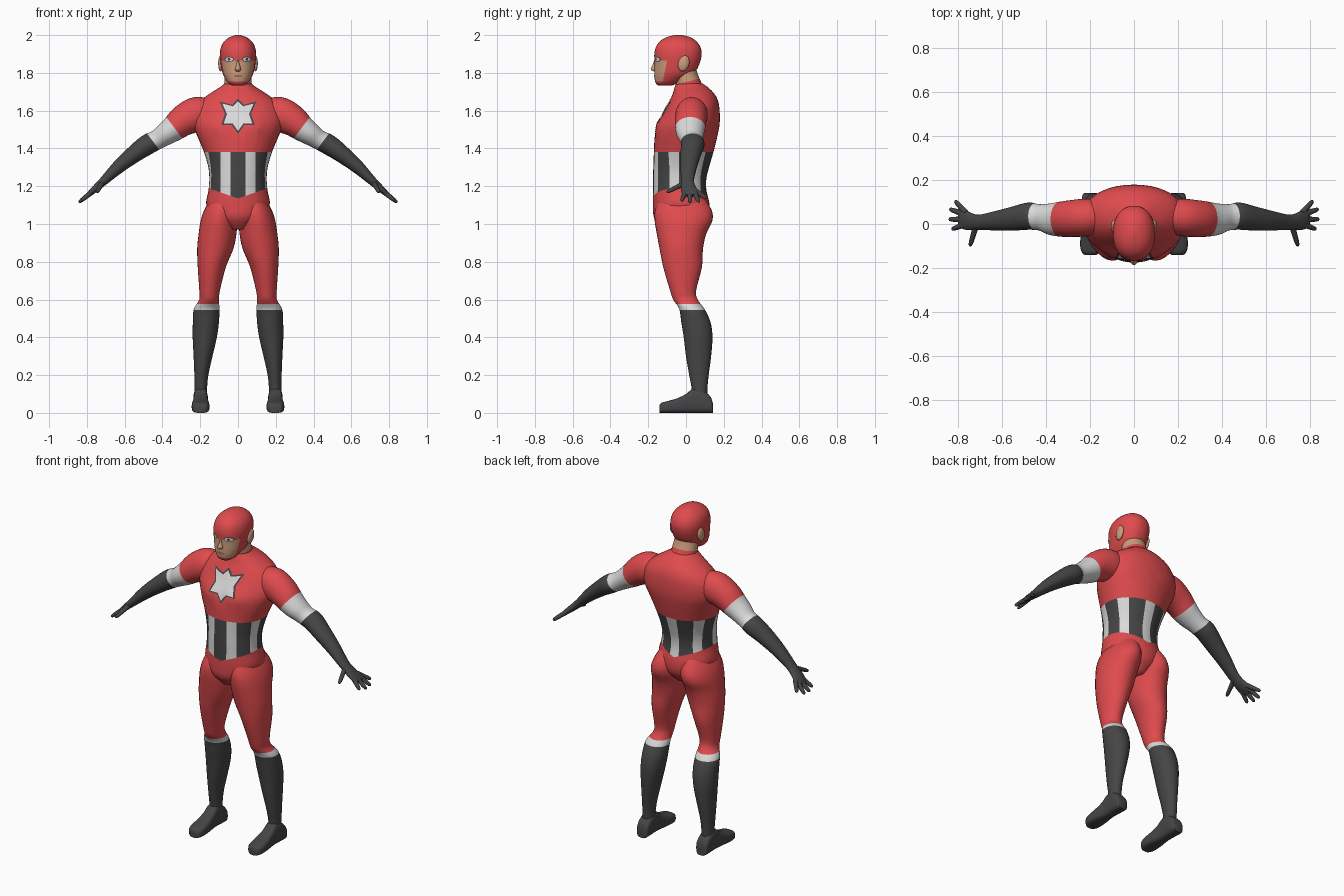
import bpy, bmesh, math
from mathutils import Vector as V
from mathutils.bvhtree import BVHTree

if "Cube" in bpy.data.objects:
    bpy.data.objects.remove(bpy.data.objects["Cube"])


def material(name, col):
    m = bpy.data.materials.new(name)
    m.diffuse_color = (*col, 1)
    m.use_nodes = True
    m.node_tree.nodes["Principled BSDF"].inputs["Base Color"].default_value = m.diffuse_color
    return m


RED = material("suit red", (0.74, 0.07, 0.075))
DARK = material("charcoal", (0.06, 0.06, 0.06))
WHITE = material("off white", (0.70, 0.70, 0.70))
SKIN = material("skin", (0.60, 0.33, 0.20))
LIPS = material("lips", (0.36, 0.13, 0.10))


def smooth_rows(rows, n=4):
    """Catmull-Rom interpolation of every column."""
    out = []
    for i in range(len(rows) - 1):
        p0, p1 = rows[max(i - 1, 0)], rows[i]
        p2, p3 = rows[i + 1], rows[min(i + 2, len(rows) - 1)]
        for k in range(n):
            t = k / n
            out.append([0.5 * (2 * b + (c - a) * t + (2 * a - 5 * b + 4 * c - d) * t * t
                               + (3 * b - a - 3 * c + d) * t ** 3)
                        for a, b, c, d in zip(p0, p1, p2, p3)])
    return out + [list(rows[-1])]


def finish(name, bm, mats, rule=None, cuts=()):
    """Cut colour borders into the mesh, colour its faces by rule, make the object."""
    for co, no in cuts:
        bmesh.ops.bisect_plane(bm, geom=bm.verts[:] + bm.edges[:] + bm.faces[:],
                               plane_co=co, plane_no=no)
    for f in bm.faces:
        f.smooth = True
        if rule:
            f.material_index = rule(f.calc_center_median())
    me = bpy.data.meshes.new(name)
    bm.to_mesh(me)
    bm.free()
    for m in mats:
        me.materials.append(m)
    ob = bpy.data.objects.new(name, me)
    bpy.context.collection.objects.link(ob)
    return ob


def loft(frames, power=2.0, segs=32):
    """Skin superellipse rings given as (centre, u axis, v axis)."""
    bm = bmesh.new()
    rings = []
    for c, u, v in frames:
        ring = []
        for k in range(segs):
            a = 2 * math.pi * k / segs
            ca, sa = math.cos(a), math.sin(a)
            p = u * math.copysign(abs(ca) ** (2 / power), ca) + v * math.copysign(abs(sa) ** (2 / power), sa)
            ring.append(bm.verts.new(c + p))
        rings.append(ring)
    for a, b in zip(rings, rings[1:]):
        for k in range(segs):
            j = (k + 1) % segs
            bm.faces.new((a[k], a[j], b[j], b[k]))
    bm.faces.new(rings[0])
    bm.faces.new(rings[-1])
    bmesh.ops.recalc_face_normals(bm, faces=bm.faces[:])
    return bm


def upright(rows, s=1):
    """Rows (z, x centre, half width, y front, y back) to frames."""
    return [(V((s * x, (f + b) / 2, z)), V((w, 0, 0)), V((0, (b - f) / 2, 0)))
            for z, x, w, f, b in smooth_rows(rows)]


def limb(rows, s=1):
    """Rows (x, y, z, thickness radius, y radius) along a path to frames."""
    d = smooth_rows(rows)
    out = []
    for i, (x, y, z, r, ry) in enumerate(d):
        a, b = d[max(i - 1, 0)], d[min(i + 1, len(d) - 1)]
        t = V((b[0] - a[0], 0, b[2] - a[2])).normalized()
        out.append((V((s * x, y, z)), V((-s * t.z * r, 0, t.x * r)), V((0, ry, 0))))
    return out


# torso with striped waist
torso = loft(upright([
    (0.97, 0, .05, -.12, .06), (1.03, 0, .13, -.168, .115), (1.10, 0, .168, -.175, .125),
    (1.18, 0, .156, -.175, .108), (1.24, 0, .152, -.175, .108), (1.30, 0, .157, -.173, .122),
    (1.38, 0, .18, -.170, .145), (1.46, 0, .213, -.165, .165), (1.53, 0, .24, -.145, .178),
    (1.60, 0, .232, -.112, .178), (1.65, 0, .20, -.088, .17), (1.69, 0, .15, -.07, .15),
    (1.725, 0, .095, -.06, .115), (1.745, 0, .07, -.05, .085)]), 2.1, 40)
for v in torso.verts:  # chest muscles
    if v.co.y < 0:
        v.co.y -= .016 * math.exp(-((abs(v.co.x) - .09) / .06) ** 2 - ((v.co.z - 1.52) / .05) ** 2)
STEP = 2 * math.pi / 7
HALF = math.radians(10.5)
cuts = [((0, 0, 1.38), (0, 0, 1)), ((0, 0, 1.135), (.35, 0, -1)), ((0, 0, 1.135), (-.35, 0, -1))]
for k in range(7):
    for e in (-HALF, HALF):
        a = (k + .5) * STEP + e
        cuts.append(((0, -.03, 0), (.145 * math.cos(a), .155 * math.sin(a), 0)))


def waist_rule(p):
    if not 1.135 + .35 * abs(p.x) < p.z < 1.38:
        return 0
    a = math.atan2(p.x / .155, -(p.y + .03) / .145) % STEP
    return 2 if abs(a - STEP / 2) < HALF else 1


torso_tree = BVHTree.FromBMesh(torso)
finish("torso", torso, (RED, DARK, WHITE), waist_rule, cuts)

# neck, red collar below a slanted line
finish("neck", loft(upright([(1.68, 0, .08, -.05, .11), (1.74, 0, .073, -.055, .085),
                             (1.80, 0, .068, -.07, .06), (1.87, 0, .06, -.07, .04)])),
       (RED, SKIN), lambda p: int(p.z > 1.752 + .25 * p.y), [((0, 0, 1.752), (0, -.25, 1))])

# head with cowl and open face
head = loft(upright([
    (1.732, 0, .03, -.145, -.08), (1.745, 0, .05, -.16, -.045), (1.77, 0, .068, -.166, .0),
    (1.80, 0, .082, -.168, .045), (1.85, 0, .092, -.166, .072), (1.90, 0, .096, -.168, .083),
    (1.94, 0, .089, -.158, .075), (1.97, 0, .07, -.135, .052), (1.99, 0, .042, -.10, .02),
    (2.0, 0, .012, -.06, -.02)]), 2.2, 40)
head_tree = BVHTree.FromBMesh(head)
finish("head", head, (RED, SKIN),
       lambda p: int(1.755 < p.z < 1.866 and p.y < -.1 - .2 * (1.866 - p.z)),
       [((0, 0, 1.755), (0, 0, 1)), ((0, 0, 1.866), (0, 0, 1)), ((0, -.1, 1.866), (0, 1, -.2))])
finish("nose", loft(upright([(1.875, 0, .006, -.166, -.14), (1.845, 0, .009, -.176, -.14),
                             (1.82, 0, .016, -.187, -.14), (1.808, 0, .012, -.172, -.14)]), 2, 16), (SKIN,))


def decal(name, outline, tree, mat, lift):
    """Thin plate draped on the front of a surface."""
    bm = bmesh.new()
    pts = [V(a).lerp(V(b), k / 4) for a, b in zip(outline, outline[1:] + outline[:1]) for k in range(4)]
    c = sum(pts, V((0, 0))) / len(pts)

    def drape(p):
        hit = tree.ray_cast(V((p.x, -1, p.y)), V((0, 1, 0)))[0]
        return bm.verts.new((p.x, hit.y - lift, p.y))
    mid = drape(c)
    rings = [[drape(c.lerp(p, r / 5)) for p in pts] for r in range(1, 6)]
    n = len(pts)
    for k in range(n):
        j = (k + 1) % n
        bm.faces.new((mid, rings[0][k], rings[0][j]))
        for a, b in zip(rings, rings[1:]):
            bm.faces.new((a[k], b[k], b[j], a[j]))
    bm.normal_update()
    if sum(f.normal.y for f in bm.faces) > 0:
        bmesh.ops.reverse_faces(bm, faces=bm.faces[:])
    finish(name, bm, (mat,))


def oval(x, z, w, h):
    return [(x + w * math.cos(k * math.pi / 4), z + h * math.sin(k * math.pi / 4)) for k in range(8)]


# chest star, six points with a dark rim
half = [(0, .082), (.028, .052), (.09, .068), (.064, .008), (.082, -.048), (.03, -.048), (0, -.09)]
star = half + [(-x, z) for x, z in half[-2:0:-1]]
for label, k, m, lift in (("star_rim", 1.08, DARK, .003), ("star", .92, WHITE, .006)):
    decal(label, [(x * k, 1.575 + z * k) for x, z in star], torso_tree, m, lift)

# mouth
decal("mouth", oval(0, 1.784, .026, .006), head_tree, LIPS, .002)

for s, side in ((1, "left"), (-1, "right")):
    # eyes
    for part, w, h, m, lift in (("eye_rim", .026, .015, DARK, .002), ("eye", .022, .011, WHITE, .004),
                                ("pupil", .007, .008, DARK, .006)):
        decal(f"{side}_{part}", oval(s * .047, 1.872, w, h), head_tree, m, lift)

    # ear
    bm = bmesh.new()
    bmesh.ops.create_uvsphere(bm, u_segments=16, v_segments=10, radius=1)
    for v in bm.verts:
        v.co = V((s * .092 + v.co.x * .013, -.012 + v.co.y * .03 + v.co.z * .006, 1.85 + v.co.z * .042))
    finish(side + "_ear", bm, (SKIN,))

    # leg: red thigh, white cuff, dark boot shaft
    finish(side + "_leg", loft(upright([
        (1.16, .075, .055, -.13, .08), (1.08, .09, .086, -.162, .133), (1.02, .1, .097, -.166, .14),
        (.95, .108, .1, -.155, .108), (.87, .12, .096, -.14, .09), (.77, .139, .074, -.12, .084),
        (.65, .15, .055, -.085, .054), (.60, .153, .052, -.068, .062), (.55, .166, .068, -.036, .098),
        (.48, .17, .069, -.025, .13), (.40, .176, .064, -.012, .14), (.30, .185, .05, .0, .133),
        (.20, .194, .037, .017, .12), (.12, .197, .033, .03, .113), (.05, .197, .034, .02, .115)], s)),
        (DARK, WHITE, RED), lambda p: (p.z > .546) + (p.z > .577),
        [((0, 0, .546), (0, 0, 1)), ((0, 0, .577), (0, 0, 1))])

    # foot
    foot = smooth_rows([(.142, .028, .05), (.13, .037, .085), (.09, .039, .12), (.04, .037, .13), (0, .039, .10),
                        (-.05, .045, .076), (-.10, .047, .062), (-.128, .04, .054), (-.14, .028, .044)])
    finish(side + "_foot", loft([(V((s * .198, y, t / 2)), V((w, 0, 0)), V((0, 0, t / 2)))
                                 for y, w, t in foot], 3.2), (DARK,))

    # arm: red shoulder, white sleeve, dark glove down to the palm
    finish(side + "_arm", loft(limb([
        (.13, .035, 1.58, .075, .07), (.215, .03, 1.58, .093, .085), (.285, .025, 1.55, .084, .084),
        (.34, .022, 1.507, .07, .079), (.385, .022, 1.475, .06, .071), (.43, .03, 1.445, .052, .06),
        (.48, .036, 1.42, .054, .062), (.55, .025, 1.37, .046, .055), (.63, .015, 1.305, .036, .044),
        (.70, .008, 1.238, .025, .035), (.73, .01, 1.21, .021, .036), (.76, .016, 1.183, .018, .043),
        (.785, .025, 1.161, .014, .046), (.797, .028, 1.15, .008, .04)], s)),
        (RED, WHITE, DARK),
        lambda p: (.8 * abs(p.x) - .6 * p.z > -.636) + (.8 * abs(p.x) - .6 * p.z > -.502),
        [((s * .33, 0, 1.5), (s * .8, 0, -.6)), ((s * .445, 0, 1.43), (s * .8, 0, -.6))])

    # fingers and thumb
    digits = {"little_finger": ((.765, .05, 1.177), (.815, .106, 1.135)),
              "ring_finger": ((.775, .045, 1.168), (.84, .068, 1.116)),
              "middle_finger": ((.775, .02, 1.168), (.843, .022, 1.114)),
              "index_finger": ((.77, -.002, 1.172), (.83, -.024, 1.122)),
              "thumb": ((.72, -.01, 1.215), (.747, -.102, 1.168))}
    for part, (a, b) in digits.items():
        a, b = V((s * a[0], *a[1:])), V((s * b[0], *b[1:]))
        d = (b - a).normalized()
        u = d.cross(V((0, 0, 1))).normalized()
        w = u.cross(d)
        prof = [(0, .014), (.4, .0125), (.75, .011), (.93, .0085), (1, .003)]
        finish(f"{side}_{part}", loft([(a.lerp(b, t), u * r, w * r) for t, r in prof], 2, 12), (DARK,))

# smooth shading with sharp edges kept
for ob in bpy.context.collection.objects:
    ob.select_set(True)
    bpy.context.view_layer.objects.active = ob
bpy.ops.object.shade_smooth_by_angle(angle=math.radians(50))
